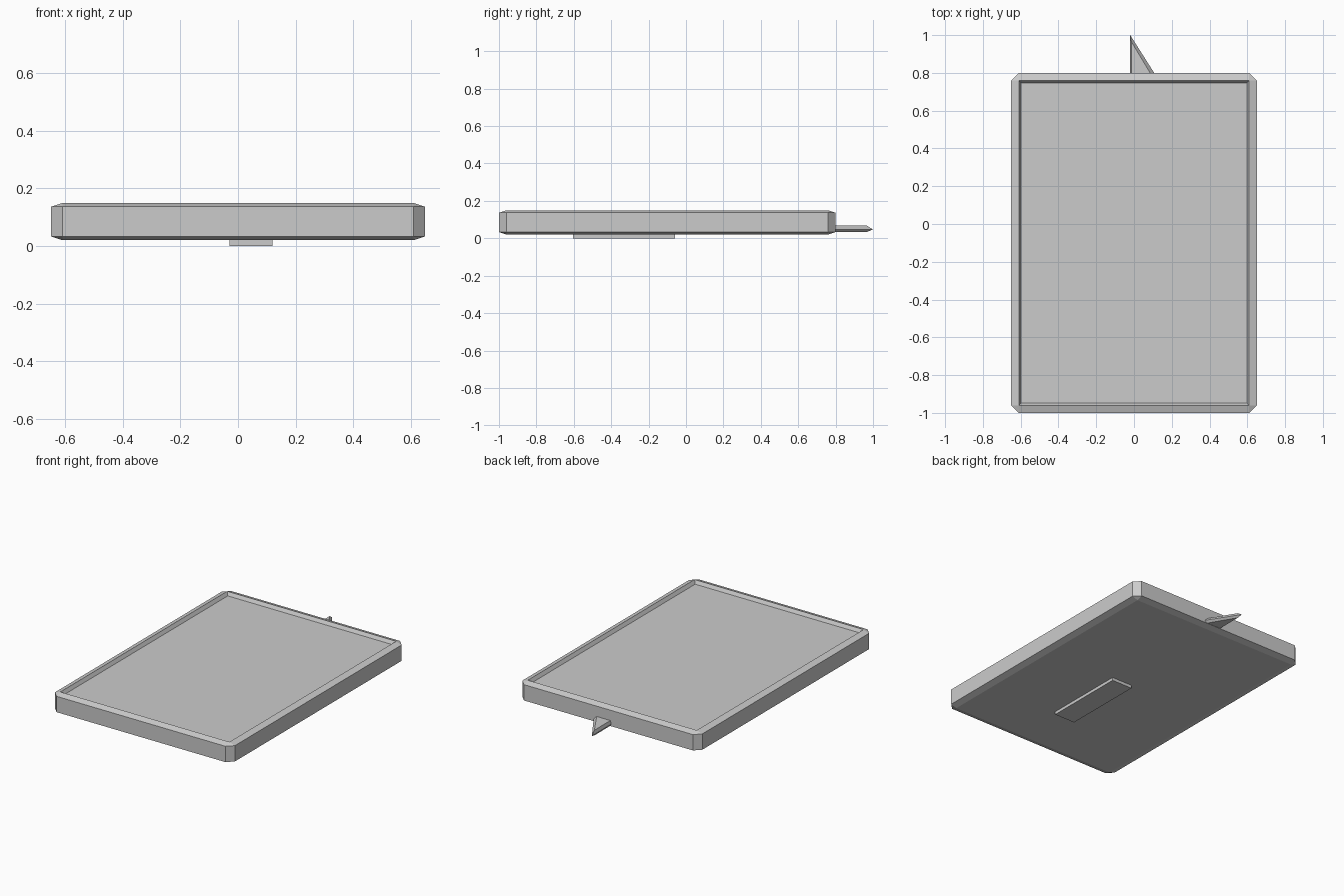
import bpy, bmesh
from mathutils import Matrix, Vector

if "Cube" in bpy.data.objects:
    bpy.data.objects.remove(bpy.data.objects["Cube"])


def finish(name, bm):
    bmesh.ops.recalc_face_normals(bm, faces=bm.faces)
    mesh = bpy.data.meshes.new(name)
    bm.to_mesh(mesh)
    bm.free()
    obj = bpy.data.objects.new(name, mesh)
    bpy.context.collection.objects.link(obj)
    return obj


def box(lo, hi):
    lo, hi = Vector(lo), Vector(hi)
    bm = bmesh.new()
    bmesh.ops.create_cube(bm, size=1, matrix=Matrix.Translation((lo + hi) / 2)
                          @ Matrix.Diagonal((*(hi - lo), 1)))
    return bm


# Tray body: chamfered evenly while tall, then flattened to a third in z
bm = box((-0.65, -1, 0), (0.65, 0.8, 0.39))
bmesh.ops.bevel(bm, geom=bm.edges[:], offset=0.04, segments=1,
                affect='EDGES', profile=0.5)
bmesh.ops.scale(bm, vec=(1, 1, 1 / 3), verts=bm.verts)
bmesh.ops.translate(bm, vec=(0, 0, 0.02), verts=bm.verts)
bm.normal_update()
# Shallow sunken panel with sloping walls
top = max(bm.faces, key=lambda f: f.calc_center_median().z)
bmesh.ops.inset_region(bm, faces=[top], thickness=0.018)
for v in top.verts:
    v.co.z -= 0.022
finish("tray_body", bm)

# Foot under the tray
finish("bottom_foot", box((-0.03, -0.605, 0), (0.12, -0.06, 0.022)))

# Pointed tab at the back: three stacked triangles (left, right, tip, z)
bm = bmesh.new()
rings = []
for left, right, tip, z in [(-0.014, 0.09, 0.97, 0.035),
                            (-0.02, 0.11, 1.0, 0.047),
                            (-0.014, 0.088, 0.965, 0.069)]:
    rings.append([bm.verts.new(p) for p in
                  ((left, 0.795, z), (right, 0.795, z), (left, tip, z))])
for a, b in zip(rings, rings[1:]):
    for i in range(3):
        j = (i + 1) % 3
        bm.faces.new((a[i], a[j], b[j], b[i]))
bm.faces.new(rings[0][::-1])
bm.faces.new(rings[-1])
finish("pointed_tab", bm)
